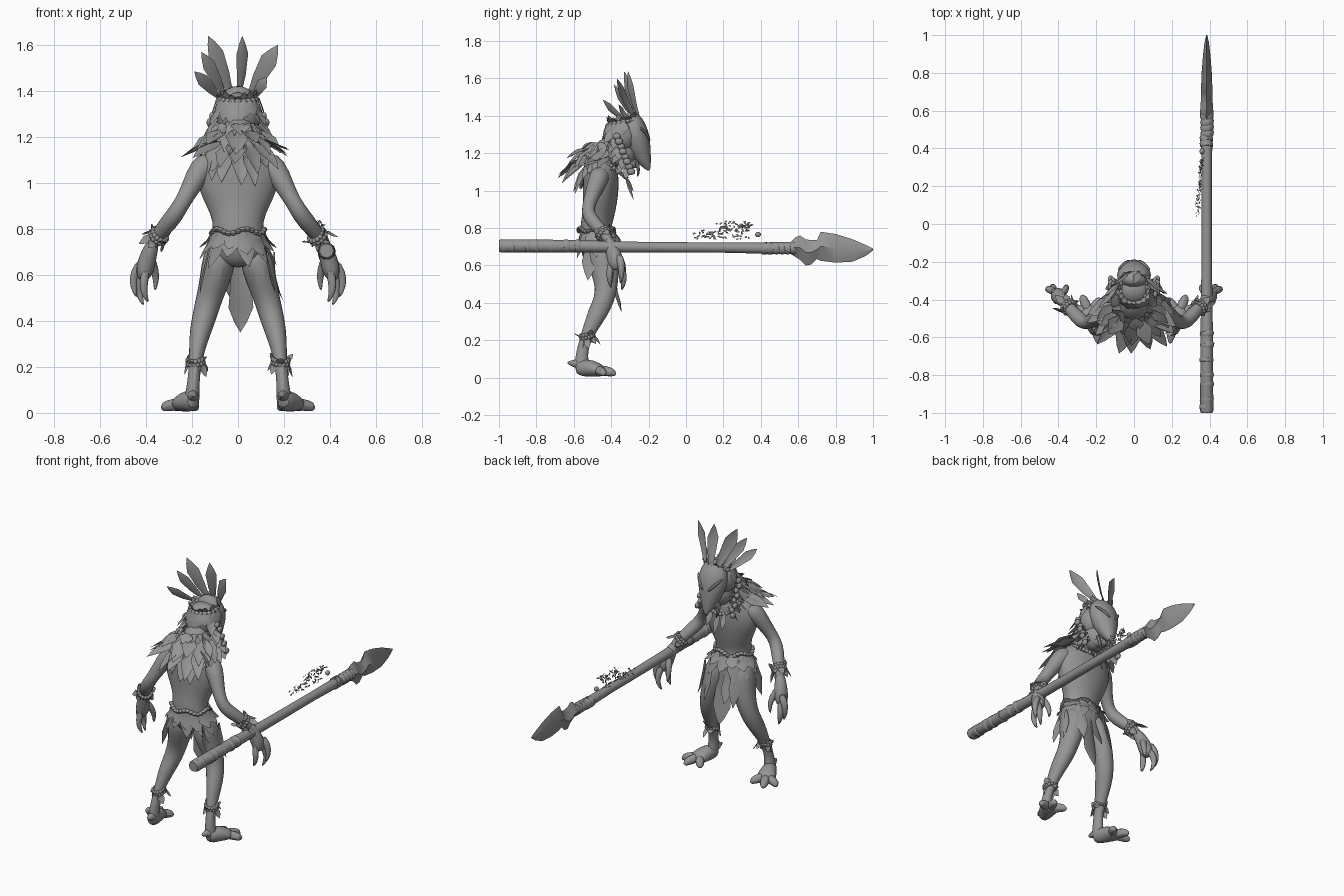
import bpy, bmesh, math, random
from mathutils import Vector, Matrix

random.seed(4)
cube = bpy.data.objects.get("Cube")
if cube:
    bpy.data.objects.remove(cube)

grey = bpy.data.materials.new("clay_grey")
grey.use_nodes = True
grey.diffuse_color = (0.3, 0.3, 0.3, 1)
grey.node_tree.nodes["Principled BSDF"].inputs["Base Color"].default_value = (0.3, 0.3, 0.3, 1)
parts = []


def finish(bm, name, subdiv=0, solid=True):
    if solid:
        bmesh.ops.recalc_face_normals(bm, faces=bm.faces[:])
    mesh = bpy.data.meshes.new(name)
    bm.to_mesh(mesh)
    bm.free()
    mesh.materials.append(grey)
    ob = bpy.data.objects.new(name, mesh)
    bpy.context.collection.objects.link(ob)
    if subdiv:
        ob.modifiers.new("smooth", "SUBSURF").levels = subdiv
    parts.append(ob)


def loft(bm, path, sides=10):
    """Closed tube through points (x, y, z, side radius, depth radius)."""
    pts = [Vector(p[:3]) for p in path]
    rings = []
    for i, p in enumerate(path):
        t = (pts[min(i + 1, len(pts) - 1)] - pts[max(i - 1, 0)]).normalized()
        ref = Vector((0, 0, 1)) if abs(t.y) > 0.75 else Vector((0, 1, 0))
        u = ref.cross(t).normalized()
        v = t.cross(u)
        ring = []
        for k in range(sides):
            a = math.tau * k / sides
            ring.append(bm.verts.new(pts[i] + u * p[3] * math.cos(a) + v * p[-1] * math.sin(a)))
        rings.append(ring)
    for a, b in zip(rings, rings[1:]):
        for k in range(sides):
            j = (k + 1) % sides
            bm.faces.new((a[k], a[j], b[j], b[k]))
    bm.faces.new(rings[0])
    bm.faces.new(rings[-1])


def tube(name, path, sides=10, subdiv=1):
    bm = bmesh.new()
    loft(bm, path, sides)
    finish(bm, name, subdiv)


def leaf(bm, base, tip, width, across, bend=0.0, peak=0.5):
    """Pointed feather with a raised spine, widest at the peak fraction."""
    base, tip = Vector(base), Vector(tip)
    d = tip - base
    side = Vector(across)
    side = (side - d.normalized() * side.dot(d.normalized())).normalized()
    out = side.cross(d).normalized()
    rows = []
    for t, w in ((0, 0.3), (peak / 2, 0.75), (peak, 1), (peak + (1 - peak) * 0.6, 0.5)):
        c = base + d * t + out * bend * math.sin(t * math.pi)
        rows.append([bm.verts.new(c + side * width * w * s / 2 + out * width * (0.1 if s == 0 else 0))
                     for s in (-1, 0, 1)])
    end = bm.verts.new(tip)
    for a, b in zip(rows, rows[1:]):
        for k in (0, 1):
            bm.faces.new((a[k], a[k + 1], b[k + 1], b[k]))
    for k in (0, 1):
        bm.faces.new((rows[-1][k], rows[-1][k + 1], end))


def ball(bm, loc, size):
    m = Matrix.Translation(loc) @ Matrix.Diagonal((*size, 1))
    bmesh.ops.create_uvsphere(bm, u_segments=10, v_segments=6, radius=1, matrix=m)


def cuff(name, center, axis, r, thick, frill):
    """Twisted band with a ragged leaf frill hanging around it."""
    bm = bmesh.new()
    q = Vector(axis).to_track_quat("Z", "Y")
    c = Vector(center)
    for row in (-1, 1):
        n = 14
        for k in range(n):
            a = math.tau * (k + row * 0.25) / n
            ball(bm, c + q @ Vector((r * math.cos(a), r * math.sin(a), row * thick * 0.7)), (thick,) * 3)
    finish(bm, name)
    bm = bmesh.new()
    for k in range(9):
        a = math.tau * k / 9 + 0.2
        rad = Vector((math.cos(a), math.sin(a), 0))
        reach = frill * random.uniform(0.6, 1.2)
        drop = -reach if k % 3 else reach * 0.5
        leaf(bm, c + q @ (rad * r), c + q @ (rad * (r + reach * 0.4) + Vector((0, 0, drop))),
             0.04, q @ Vector((-rad.y, rad.x, 0)))
    finish(bm, name + "_frill", solid=False)


# Torso, neck and head
tube("torso", [(0, -.46, .63, .05, .05), (0, -.46, .68, .13, .088), (0, -.475, .74, .128, .092),
               (0, -.485, .80, .108, .085), (0, -.47, .86, .118, .086), (0, -.46, .94, .162, .094),
               (0, -.455, 1.02, .188, .099), (0, -.455, 1.10, .178, .095), (0, -.46, 1.16, .11, .085),
               (0, -.44, 1.20, .06, .06)], 16)
tube("neck", [(0, -.47, 1.10, .09), (0, -.43, 1.19, .085), (0, -.37, 1.27, .075)])
tube("jaw", [(0, -.38, 1.19, .07, .05), (0, -.31, 1.155, .05, .04), (0, -.25, 1.13, .025, .018)])
bm = bmesh.new()
ball(bm, (0, -.345, 1.295), (.108, .098, .1))
ball(bm, (0, -.345, 1.20), (.078, .085, .08))
finish(bm, "head")

# Beaked mask with brow ridges
tube("mask", [(0, -.31, 1.42, .02, .01), (0, -.295, 1.395, .07, .05), (0, -.28, 1.34, .095, .07),
              (0, -.263, 1.27, .092, .075), (0, -.24, 1.20, .062, .056), (0, -.215, 1.145, .035, .032),
              (0, -.196, 1.105, .008, .006)], 14)
for s in (-1, 1):
    tube("mask_brow", [(s * .015, -.195, 1.26, .009), (s * .05, -.202, 1.30, .012),
                       (s * .088, -.25, 1.34, .008)], 6)
    tube("jaw_tusk", [(s * .05, -.27, 1.17, .014), (s * .045, -.25, 1.11, .012), (s * .03, -.26, 1.07, .003)], 6)
    # Side tufts and hanging ear ornaments
    bm = bmesh.new()
    for k in range(8):
        z = 1.33 - k * .027
        y = -.38 + .011 * k
        leaf(bm, (s * .08, y, z), (s * (.12 + .016 * (k % 3)), y - .06 + .04 * (k % 2), z - .08), .06, (.4 * s, 1, .2))
        ball(bm, (s * (.112 + .012 * (k % 2)), y + .01, z - .04), (.014, .022, .018))
    finish(bm, "ear_ornaments", solid=False)

# Headband, ragged head wrap and crest feathers
bm = bmesh.new()
for k in range(20):
    a = math.tau * k / 20
    d = Vector((math.sin(a), math.cos(a), 0))
    c = Vector((0, -.335, 1.368 + .014 * d.y))
    ball(bm, c + d * .075, (.016, .016, .012))
    leaf(bm, c + d * .07, c + d * random.uniform(.08, .105) + Vector((0, 0, random.uniform(.02, .05))), .04, (d.y, -d.x, 0))
    if d.y < .3:
        leaf(bm, c + d * .088, c + d * random.uniform(.11, .12) - Vector((0, 0, random.uniform(.06, .13))), .06, (d.y, -d.x, 0))
finish(bm, "headband", solid=False)
bm = bmesh.new()
for base, tip, w, turn in (((-.03, -.255, 1.38), (-.13, -.33, 1.64), .075, .5), ((.005, -.25, 1.38), (.018, -.31, 1.64), .062, .7),
                           ((.05, -.265, 1.38), (.175, -.37, 1.60), .08, -.5), ((-.06, -.27, 1.38), (-.16, -.385, 1.57), .06, .6),
                           ((-.08, -.31, 1.37), (-.19, -.445, 1.485), .055, .7), ((.07, -.29, 1.37), (.125, -.36, 1.46), .05, -.6)):
    leaf(bm, base, tip, w, (1, turn, 0), .01, .7)
finish(bm, "crest_feathers", solid=False)

# Ragged feather collar: rows fan around the neck, with the side feathers swept backward
bm = bmesh.new()
for row, (r0, z0, r1, z1, n) in enumerate(((.075, 1.26, .13, 1.18, 9), (.09, 1.23, .20, 1.15, 11),
                                           (.10, 1.18, .255, 1.06, 11), (.09, 1.15, .17, 1.0, 9))):
    for k in range(n):
        a = math.radians(-105 + 210 * k / (n - 1)) + random.uniform(-.1, .1)
        d = Vector((math.sin(a), -math.cos(a), 0))
        edge = 1 - max(0, math.cos(a))
        lift = .08 * edge if row > 1 else -.02 * edge
        sweep = Vector((0, -.09 * edge, 0)) if row else Vector()
        reach = r1 * random.uniform(.82, 1.1) * (1 - .1 * edge)
        c = Vector((0, -.43, 0))
        twist = random.uniform(-.4, .4)
        leaf(bm, c + d * r0 + Vector((0, 0, z0)),
             c + d * reach + sweep + Vector((0, 0, z1 + lift + random.uniform(-.03, .03))),
             random.uniform(.07, .1), (math.cos(a), math.sin(a), twist), -.012, .42)
finish(bm, "feather_collar", solid=False)

# Necklace with a pendant of beads and feathers
bm = bmesh.new()
for k in range(21):
    a = math.radians(-105 + 10.5 * k)
    ball(bm, (.10 * math.sin(a), -.41 + .09 * math.cos(a), 1.14 - .07 * max(0, math.cos(a))), (.012,) * 3)
for x in (-.045, 0, .045):
    leaf(bm, (x, -.325, 1.08), (x * 1.2, -.28, .95 + abs(x)), .035, (1, .6, 0))
finish(bm, "necklace", solid=False)

# Limbs, built for both sides
for s in (-1, 1):
    tag = "left_" if s > 0 else "right_"

    def limb(name, path, sides=10):
        tube(tag + name, [(s * p[0], *p[1:]) for p in path], sides)

    limb("arm", [(.11, -.45, 1.10, .06), (.165, -.47, 1.06, .058), (.205, -.50, .98, .043), (.245, -.525, .91, .036),
                 (.275, -.52, .86, .041), (.32, -.47, .805, .039), (.365, -.42, .75, .028), (.375, -.41, .72, .028)])
    limb("palm", [(.365, -.42, .75, .028), (.385, -.40, .70, .036, .036), (.40, -.38, .645, .044, .046),
                  (.41, -.375, .60, .036, .042), (.415, -.37, .575, .018, .022)])
    limb("outer_finger", [(.415, -.36, .66, .023), (.452, -.345, .61, .022), (.458, -.345, .55, .017), (.44, -.35, .50, .004)], 8)
    limb("middle_finger", [(.415, -.36, .62, .023), (.432, -.335, .56, .021), (.43, -.33, .51, .016), (.41, -.345, .465, .004)], 8)
    limb("inner_finger", [(.40, -.40, .63, .022), (.412, -.408, .56, .02), (.408, -.41, .515, .015), (.39, -.40, .48, .004)], 8)
    limb("thumb", [(.385, -.38, .68, .024), (.362, -.345, .625, .02), (.355, -.33, .575, .015), (.362, -.33, .53, .004)], 8)
    cuff(tag + "wrist_band", (s * .345, -.44, .77), (-s * .6, -.55, .65), .036, .012, .07)
    limb("leg", [(.065, -.455, .74, .06, .07), (.083, -.45, .66, .08, .092), (.1, -.435, .58, .07, .084),
                 (.125, -.425, .50, .06, .066), (.146, -.435, .42, .056, .058), (.165, -.47, .35, .049, .056),
                 (.178, -.505, .28, .037, .044), (.188, -.54, .20, .027, .031), (.195, -.56, .12, .028, .034),
                 (.20, -.555, .06, .037, .043), (.205, -.55, .015, .028, .035)])
    limb("foot", [(.195, -.59, .055, .03, .035), (.205, -.55, .052, .042, .05), (.225, -.50, .05, .055, .047),
                  (.24, -.46, .038, .062, .036), (.245, -.43, .028, .04, .022)])
    for name, tip in (("outer_toe", (.33, -.43)), ("middle_toe", (.275, -.375)), ("inner_toe", (.18, -.39))):
        mx, my = (tip[0] + .235) / 2, (tip[1] - .48) / 2
        limb(name, [(.235, -.48, .038, .03, .032), (mx, my, .036, .028, .03),
                    (tip[0] * .85 + mx * .15, tip[1] - .015, .027, .026, .025), (*tip, .014, .006, .006)], 8)
    limb("heel_spur", [(.20, -.55, .07, .035), (.195, -.60, .077, .024), (.19, -.637, .08, .005)], 8)
    cuff(tag + "ankle_band", (s * .185, -.53, .225), (s * .1, -.3, 1), .034, .011, .055)

# Belt, ragged skirt and loincloth
bm = bmesh.new()
for k in range(34):
    a = math.tau * k / 34
    ball(bm, (.113 * math.sin(a), -.48 + .09 * math.cos(a), .79 + .01 * math.sin(5 * a)), (.016, .016, .011))
finish(bm, "belt")
bm = bmesh.new()
for drop, n in ((.14, 11), (.09, 13)):
    for k in range(n):
        a = math.tau * k / n
        d = Vector((math.sin(a), math.cos(a), 0))
        z = .79 - drop * random.uniform(.65, 1.2)
        leaf(bm, (.11 * d.x, -.475 + .088 * d.y, .79), (.17 * d.x, -.46 + .13 * d.y, z), .085, (d.y, -d.x, 0), -.012)
for s in (-1, 1):
    leaf(bm, (s * .11, -.50, .76), (s * .165, -.525, .52), .085, (0, 1, 0), 0, .6)
    leaf(bm, (s * .09, -.40, .77), (s * .10, -.325, .49), .075, (1, -.6 * s, 0), 0, .6)
leaf(bm, (.16, -.42, .70), (.20, -.40, .48), .05, (0, 1, 0), .015)
finish(bm, "skirt", solid=False)
bm = bmesh.new()
leaf(bm, (.005, -.385, .79), (.01, -.345, .35), .11, (1, .2, 0), -.03, .75)
leaf(bm, (-.03, -.385, .79), (-.035, -.33, .50), .07, (1, .2, 0), -.03, .75)
finish(bm, "loincloth", solid=False)

# Spear shaft with bindings
X = .385
tube("spear_shaft", [(X, -1, .705, .03), (X, -.99, .705, .035), (X, -.6, .703, .033), (X, -.3, .698, .029),
                     (X, .2, .695, .027), (X, .45, .692, .03), (X, .60, .69, .028)], 12, 0)
bm = bmesh.new()
for y in (-.97, -.93, -.85, -.80, -.72, -.64, -.58, .42, .45, .48, .51, .54, .57):
    tilt = random.uniform(-.012, .012)
    z = .703 if y < 0 else .692
    loft(bm, [(X, y - .013, z - tilt * .3, .032), (X, y - .006, z, .037 if y < 0 else .035),
              (X + tilt * .3, y + .008, z, .037 if y < 0 else .035), (X, y + .014, z, .032)])
finish(bm, "spear_bindings")

# Notched stone blade: diamond cross-sections of (y, top, bottom, half thickness)
bm = bmesh.new()
rows = []
for y, top, low, half in ((.55, .715, .67, .03), (.585, .75, .645, .036), (.61, .76, .63, .034), (.64, .74, .60, .032),
                          (.67, .735, .605, .03), (.70, .735, .635, .03), (.72, .78, .625, .03), (.80, .768, .615, .027),
                          (.89, .74, .62, .02), (.96, .71, .65, .012), (1.0, .69, .68, .003)):
    mid = (top + low) / 2
    rows.append([bm.verts.new(v) for v in ((X, y, top), (X + half, y, mid), (X, y, low), (X - half, y, mid))])
for a, b in zip(rows, rows[1:]):
    for k in range(4):
        bm.faces.new((a[k], a[(k + 1) % 4], b[(k + 1) % 4], b[k]))
bm.faces.new(rows[0])
bm.faces.new(rows[-1])
finish(bm, "spear_blade")

# Two strands of loose tassel flakes trailing beside the shaft
bm = bmesh.new()
for k in range(110):
    t = random.random()
    y, z = (.17 + .19 * t, .81) if k % 2 else (.04 + .3 * t, .765)
    p = Vector((.335 + .08 * (y - .04) + random.uniform(-.006, .006), y, z + random.uniform(-.025, .02)))
    d = Vector((random.uniform(-.4, .4), random.uniform(-1, 1), random.uniform(-.6, .6))).normalized()
    leaf(bm, p, p + d * random.uniform(.012, .028), .01, (0.2, -d.z, d.y))
ball(bm, (.36, .385, .765), (.014, .016, .014))
finish(bm, "spear_tassel", solid=False)

# Smooth shading with sharp creases kept
bpy.ops.object.select_all(action="DESELECT")
for ob in parts:
    ob.select_set(True)
bpy.context.view_layer.objects.active = parts[0]
bpy.ops.object.shade_smooth_by_angle(angle=math.radians(40))
